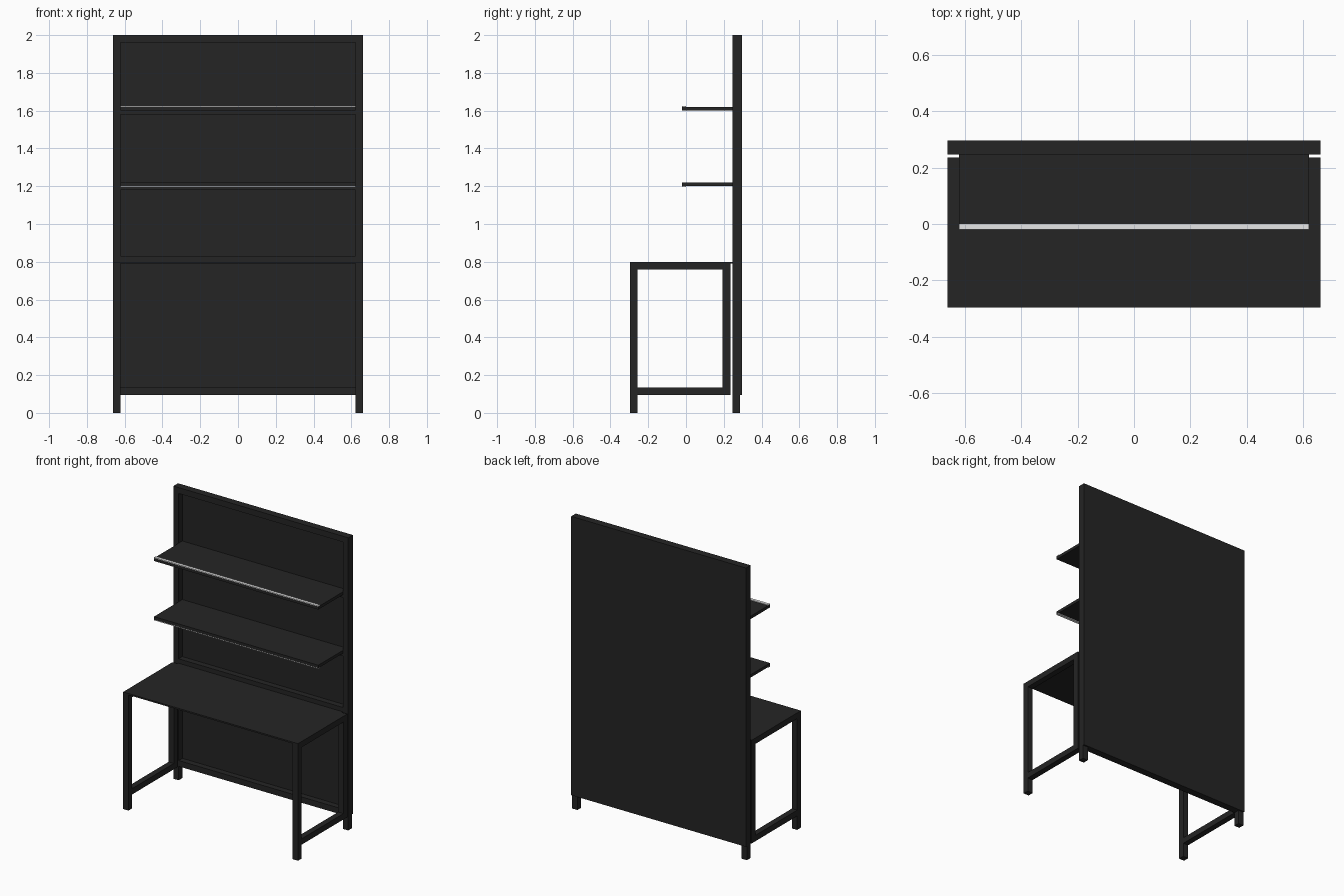
import bpy
import bmesh
from mathutils import Vector

if "Cube" in bpy.data.objects:
    bpy.data.objects.remove(bpy.data.objects["Cube"])


def material(name, rgb):
    m = bpy.data.materials.new(name)
    m.diffuse_color = (*rgb, 1.0)
    m.use_nodes = True
    m.node_tree.nodes["Principled BSDF"].inputs["Base Color"].default_value = m.diffuse_color
    return m


DARK = material("matte_black", (0.018, 0.018, 0.018))
LIGHT = material("light_strip_white", (0.8, 0.8, 0.8))


def box(name, x, y, z, mat=DARK):
    """Box from (min, max) ranges on each axis."""
    bm = bmesh.new()
    bmesh.ops.create_cube(bm, size=1.0)
    size = Vector((x[1] - x[0], y[1] - y[0], z[1] - z[0]))
    centre = Vector((x[0] + x[1], y[0] + y[1], z[0] + z[1])) / 2
    bmesh.ops.scale(bm, vec=size, verts=bm.verts)
    bmesh.ops.translate(bm, vec=centre, verts=bm.verts)
    me = bpy.data.meshes.new(name)
    bm.to_mesh(me)
    bm.free()
    me.materials.append(mat)
    ob = bpy.data.objects.new(name, me)
    bpy.context.collection.objects.link(ob)
    return ob


def pair(name, x, y, z):
    """The same box on the left and right side."""
    box("right_" + name, x, y, z)
    box("left_" + name, (-x[1], -x[0]), y, z)


T = 0.04                      # square tube size
OUT, INN = 0.661, 0.621       # outer and inner half width
FRONT, BACK = -0.296, 0.296
WALL = (0.246, 0.286)         # depth of the back frame
LOW = 0.095                   # underside of the lower rails
side = (INN, OUT)
inner = (-INN, INN)

# Back frame: two full-height posts and cross rails
pair("back_post", side, WALL, (0, 2))
for i, z in enumerate((LOW, 0.79, 1.18, 1.58, 1.96)):
    box(f"back_rail_{i + 1}", inner, WALL, (z, z + T))

# Back panel covering the frame from behind
box("back_panel", (-OUT, OUT), (WALL[1], BACK), (LOW, 2))

# Desk side frames: front leg to the floor, short rear upright, two rails
rear = (0.194, 0.236)
between = (FRONT + T, rear[0])
pair("front_leg", side, (FRONT, FRONT + T), (0, 0.8))
pair("rear_upright", side, rear, (LOW, 0.8))
pair("desk_top_rail", side, between, (0.8 - T, 0.8))
pair("desk_lower_rail", side, between, (LOW, LOW + T))

# Thin desk top set between the side frames
box("desk_top", inner, (FRONT, WALL[0]), (0.79, 0.8))

# Shelves with a light strip along the front edge (above / below)
for name, z, strip in (("upper", 1.6, 1.62), ("lower", 1.2, 1.195)):
    box(name + "_shelf", inner, (-0.02, WALL[0]), (z, z + 0.02))
    box(name + "_light_strip", inner, (-0.02, 0.0), (strip, strip + 0.005), LIGHT)
